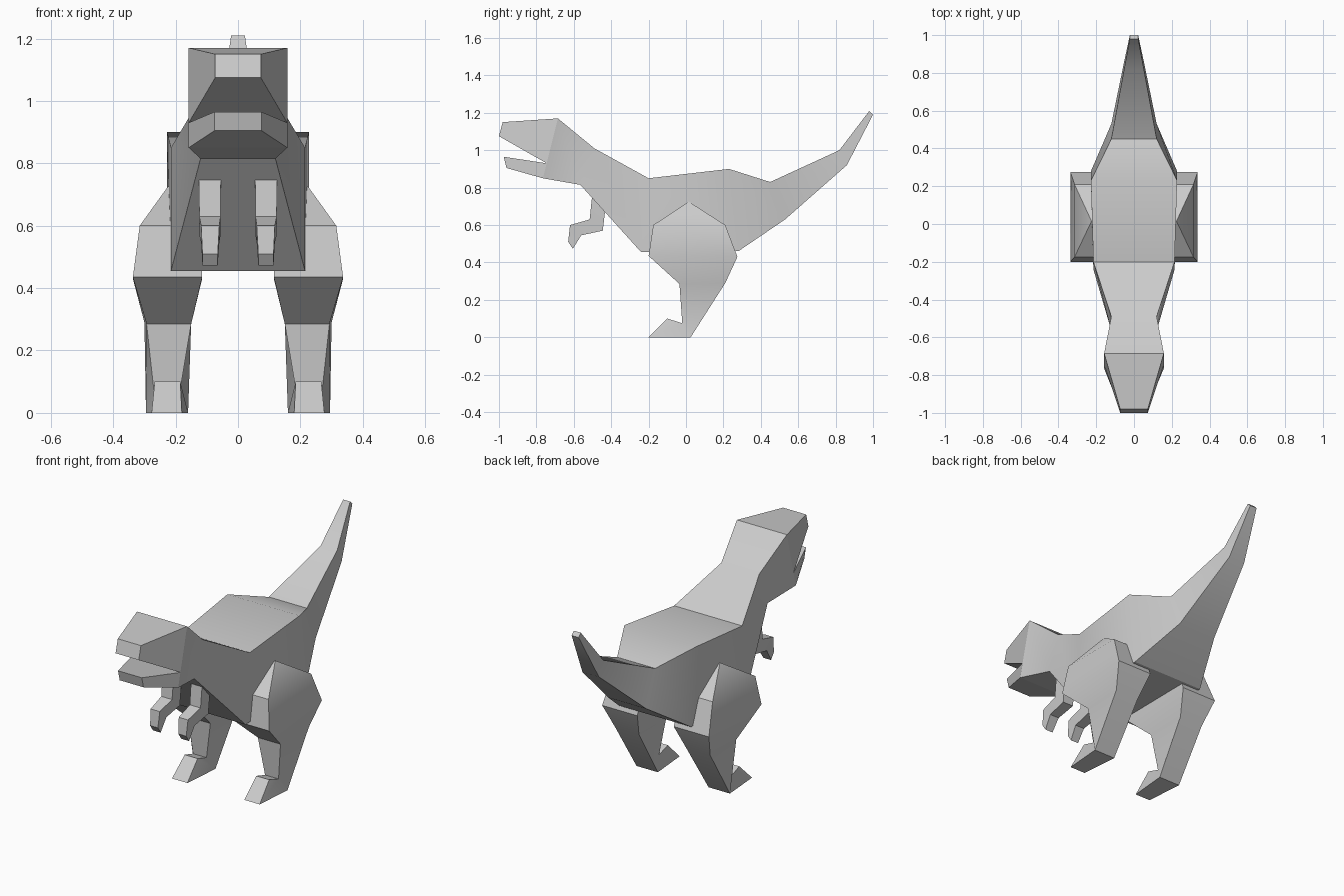
import bpy, bmesh
from math import radians

if "Cube" in bpy.data.objects:
    bpy.data.objects.remove(bpy.data.objects["Cube"])


def loft(name, rings, cap_start=True, cap_end=True, mirror=False):
    """Skin four-sided rings: (y, z, x_in, x_out) of one edge, then of the opposite edge."""
    bm = bmesh.new()
    loops = []
    for (ya, za, a0, a1), (yb, zb, b0, b1) in rings:
        pts = [(a0, ya, za), (a1, ya, za), (b1, yb, zb), (b0, yb, zb)]
        loops.append([bm.verts.new(p) for p in pts])
    for r, s in zip(loops, loops[1:]):
        for i in range(4):
            j = (i + 1) % 4
            bm.faces.new((r[i], r[j], s[j], s[i]))
    if cap_start:
        bm.faces.new(loops[0])
    if cap_end:
        bm.faces.new(loops[-1])
    bmesh.ops.remove_doubles(bm, verts=bm.verts, dist=0.0005)
    bmesh.ops.recalc_face_normals(bm, faces=bm.faces)
    me = bpy.data.meshes.new(name)
    bm.to_mesh(me)
    bm.free()
    ob = bpy.data.objects.new(name, me)
    bpy.context.collection.objects.link(ob)
    bpy.ops.object.select_all(action='DESELECT')
    ob.select_set(True)
    bpy.context.view_layer.objects.active = ob
    bpy.ops.object.shade_smooth_by_angle(angle=radians(30))
    if mirror:
        ob.modifiers.new("mirror", 'MIRROR').use_mirror_merge = False
    return ob


def centred(rows):
    """Rows of top (y, z), bottom (y, z), half width."""
    return [((*t, -w, w), (*b, -w, w)) for t, b, w in rows]


# Torso from back of head to tail tip
loft("body", centred([
    ((-0.685, 1.17), (-0.765, 0.85), 0.158),
    ((-0.49, 1.01), (-0.565, 0.815), 0.12),
    ((-0.20, 0.85), (-0.24, 0.455), 0.215),
    ((0.23, 0.90), (0.28, 0.46), 0.228),
    ((0.45, 0.83), (0.53, 0.63), 0.12),
    ((0.82, 1.00), (0.86, 0.92), 0.052),
    ((0.98, 1.21), (1.00, 1.19), 0.022),
]), cap_start=False)

# Head: upper and lower jaw meeting at the mouth corner
loft("upper_jaw", centred([
    ((-0.685, 1.17), (-0.745, 0.93), 0.158),
    ((-0.98, 1.15), (-1.00, 1.075), 0.073),
]), cap_start=False)
loft("lower_jaw", centred([
    ((-0.745, 0.93), (-0.765, 0.85), 0.158),
    ((-0.975, 0.965), (-0.96, 0.905), 0.075),
]), cap_start=False)

# Legs: hip, thigh, knee, ankle/heel, toe (front edge, back edge)
loft("leg", [
    ((0.015, 0.725, 0.12, 0.225), (0.015, 0.725, 0.12, 0.225)),
    ((-0.175, 0.60, 0.12, 0.315), (0.21, 0.60, 0.12, 0.315)),
    ((-0.20, 0.435, 0.115, 0.337), (0.275, 0.43, 0.115, 0.337)),
    ((-0.035, 0.285, 0.15, 0.293), (0.21, 0.29, 0.15, 0.30)),
    ((-0.02, 0.075, 0.185, 0.27), (0.025, 0.0, 0.16, 0.295)),
    ((-0.10, 0.10, 0.185, 0.267), (-0.20, 0.0, 0.18, 0.277)),
], cap_start=False, mirror=True)

# Arms: shoulder, elbow, wrist, claw (front edge, back edge)
loft("arm", [
    ((-0.50, 0.775, 0.055, 0.125), (-0.425, 0.74, 0.055, 0.125)),
    ((-0.515, 0.63, 0.056, 0.124), (-0.445, 0.57, 0.056, 0.124)),
    ((-0.62, 0.60, 0.06, 0.118), (-0.56, 0.545, 0.06, 0.118)),
    ((-0.63, 0.51, 0.065, 0.114), (-0.605, 0.473, 0.065, 0.114)),
], mirror=True)
